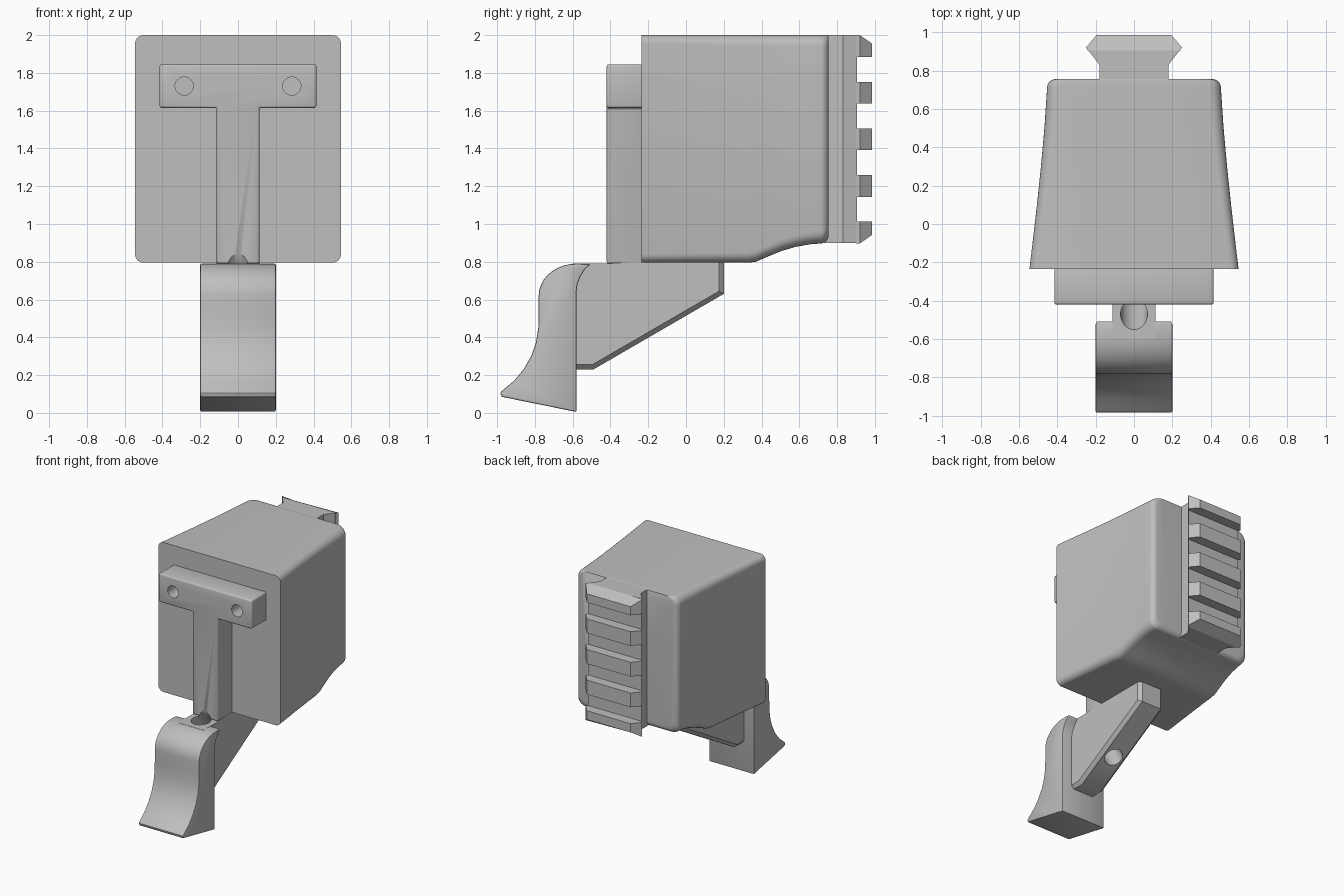
import bpy, bmesh, math
from mathutils import Vector

if "Cube" in bpy.data.objects:
    bpy.data.objects.remove(bpy.data.objects["Cube"])

grey = bpy.data.materials.new("plain_grey")
grey.use_nodes = True
grey.diffuse_color = (0.52, 0.52, 0.52, 1)
grey.node_tree.nodes["Principled BSDF"].inputs["Base Color"].default_value = grey.diffuse_color


def add(name, bm):
    bmesh.ops.recalc_face_normals(bm, faces=bm.faces)
    mesh = bpy.data.meshes.new(name)
    bm.to_mesh(mesh)
    bm.free()
    ob = bpy.data.objects.new(name, mesh)
    mesh.materials.append(grey)
    bpy.context.collection.objects.link(ob)
    return ob


def activate(ob):
    bpy.ops.object.select_all(action="DESELECT")
    ob.select_set(True)
    bpy.context.view_layer.objects.active = ob


def smooth(ob):
    activate(ob)
    bpy.ops.object.shade_smooth_by_angle(angle=math.radians(32))


def loft(name, rings):
    """Skin equal-length point rings and cap both ends."""
    bm = bmesh.new()
    loops = [[bm.verts.new(p) for p in ring] for ring in rings]
    for a, b in zip(loops, loops[1:]):
        for i in range(len(a)):
            j = (i + 1) % len(a)
            bm.faces.new((a[i], a[j], b[j], b[i]))
    bm.faces.new(loops[0])
    bm.faces.new(loops[-1])
    return add(name, bm)


def prism(name, profile, axis, lo, hi):
    """Extrude a 2D profile along x, y or z."""
    place = {"x": lambda a, b, t: (t, a, b),
             "y": lambda a, b, t: (a, t, b),
             "z": lambda a, b, t: (a, b, t)}[axis]
    return loft(name, [[place(a, b, t) for a, b in profile] for t in (lo, hi)])


def bevel(ob, width, segments=3, angle=40):
    mod = ob.modifiers.new("edge", "BEVEL")
    mod.width, mod.segments = width, segments
    mod.limit_method = "ANGLE"
    mod.angle_limit = math.radians(angle)
    activate(ob)
    bpy.ops.object.modifier_apply(modifier=mod.name)


def drill(ob, centre, direction, radius, length):
    """Cut a round hole, then discard the cutter."""
    bpy.ops.mesh.primitive_cylinder_add(vertices=40, radius=radius, depth=length, location=centre)
    cutter = bpy.context.object
    cutter.rotation_euler = Vector(direction).to_track_quat("Z", "Y").to_euler()
    cutter.hide_render = True
    bpy.context.view_layer.update()
    mod = ob.modifiers.new("hole", "BOOLEAN")
    mod.operation, mod.solver, mod.object = "DIFFERENCE", "EXACT", cutter
    activate(ob)
    bpy.ops.object.modifier_apply(modifier=mod.name)
    bpy.data.objects.remove(cutter)


def mirrored(half):
    return half + [(-a, b) for a, b in reversed(half)]


def lerp(points, y):
    for (y0, v0), (y1, v1) in zip(points, points[1:]):
        if y <= y1:
            return v0 + (v1 - v0) * max(0, y - y0) / (y1 - y0)
    return points[-1][1]


# Main housing: flared front, concave flanks, stepped-up rear underside
HALF_WIDTH = [(-0.235, 0.545), (-0.1, 0.529), (0.1, 0.506), (0.3, 0.485), (0.5, 0.467), (0.755, 0.45)]
UNDERSIDE = [(0.33, 0.795), (0.37, 0.80), (0.42, 0.822), (0.5, 0.855), (0.58, 0.879),
             (0.66, 0.893), (0.755, 0.9)]


def housing_ring(y, inset=0):
    w = lerp(HALF_WIDTH, y) - inset
    low, top = lerp(UNDERSIDE, y) + inset, 2.0
    r = 0.045 + 0.02 * (y + 0.235)
    corners = [(w - r, top - r), (-w + r, top - r), (-w + r, low + r), (w - r, low + r)]
    ring = []
    for k, (cx, cz) in enumerate(corners):
        for i in range(7):
            a = math.radians(90 * k + 15 * i)
            ring.append((cx + r * math.cos(a), y, cz + r * math.sin(a)))
    return ring


EDGE = 0.04
REAR = 0.755
stations = sorted({y for y, _ in HALF_WIDTH[:-1] + UNDERSIDE[:-1]})
rings = [housing_ring(y) for y in stations]
for i in range(7):
    a = math.radians(15 * i)
    rings.append(housing_ring(REAR - EDGE * (1 - math.sin(a)), EDGE * (1 - math.cos(a))))
smooth(loft("housing", rings))

# T-shaped mounting bracket with two screw holes
bracket = prism("mounting_bracket", mirrored([(0.113, 0.79), (0.113, 1.615), (0.415, 1.615), (0.415, 1.845)]),
                "y", -0.42, -0.22)
bevel(bracket, 0.012)
for side in (-1, 1):
    drill(bracket, (side * 0.285, -0.36, 1.73), (0, 1, 0), 0.048, 0.2)

# Sloping arm under the housing
arm = prism("lever_arm", [(-0.60, 0.23), (-0.49, 0.23), (0.2, 0.63), (0.2, 0.798), (-0.30, 0.798),
                          (-0.42, 0.79), (-0.60, 0.79)], "x", -0.113, 0.113)
bm = bmesh.new()
bm.from_mesh(arm.data)
under = [e for e in bm.edges
         if abs(e.verts[0].co.x - e.verts[1].co.x) < 0.01
         and all(v.co.z < 0.7 or v.co.y > 0.1 for v in e.verts)
         and not all(v.co.z > 0.7 for v in e.verts)]
bmesh.ops.bevel(bm, geom=under, offset=0.025, segments=1, affect="EDGES")
bm.to_mesh(arm.data)
bm.free()

# Slanted bore through the arm and the foot of the bracket
for part in (arm, bracket):
    drill(part, (0, -0.37, 0.617), (0, -0.5, 0.866), 0.07, 1.0)
    smooth(part)

# Curved finger lever
front = [(-0.975, 0.085), (-0.985, 0.105), (-0.97, 0.12), (-0.91, 0.17), (-0.86, 0.23), (-0.82, 0.30),
         (-0.795, 0.37), (-0.782, 0.45), (-0.78, 0.53), (-0.78, 0.62)]
crown = [(-0.58 - 0.2 * math.cos(math.radians(a)), 0.62 + 0.17 * math.sin(math.radians(a)))
         for a in range(10, 91, 10)]
back = [(-0.505, 0.788), (-0.535, 0.76), (-0.56, 0.72), (-0.575, 0.68), (-0.58, 0.64), (-0.58, 0.005)]
lever = prism("finger_lever", front + crown + back, "x", -0.2, 0.2)
bevel(lever, 0.008, 2, 60)
drill(lever, (0, -0.37, 0.617), (0, -0.5, 0.866), 0.07, 1.0)
smooth(lever)

# Rear accessory rail: continuous neck plus five cross teeth
prism("rail_neck", mirrored([(0.18, 0.73), (0.18, 0.83), (0.238, 0.905)]), "z", 0.9, 2.0)
TOOTH = mirrored([(0.238, 0.90), (0.25, 0.92), (0.195, 0.985)])
for n in range(5):
    low = 0.897 + n * 0.247
    tooth = prism("rail_tooth_%d" % (n + 1), TOOTH, "z", low, low + 0.115)
    # slope the outer lip of the two end teeth
    for v in tooth.data.vertices:
        if v.co.y > 0.95:
            if n == 0 and v.co.z < 0.95:
                v.co.z += 0.045
            if n == 4 and v.co.z > 1.95:
                v.co.z -= 0.045
